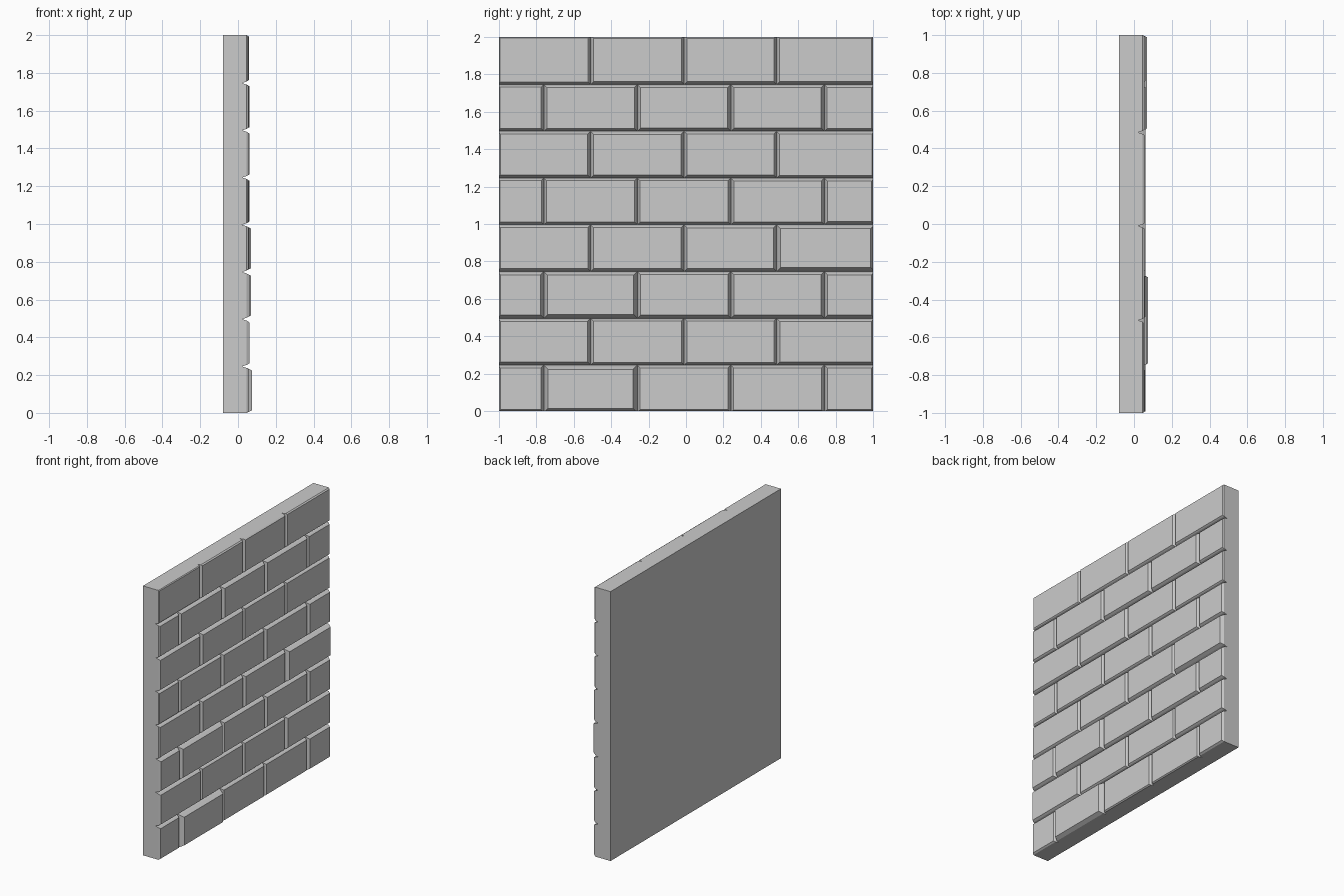
import bpy, bmesh

if "Cube" in bpy.data.objects:
    bpy.data.objects.remove(bpy.data.objects["Cube"])

BACK, GROOVE, LIP = -0.08, 0.022, 0.046   # x levels: rear, joint bottom, brick edge

# brick face depth per course, bottom to top, left to right (seen from +x)
DEPTHS = [
    [.058, .075, .056, .055, .060],
    [.060, .055, .054, .060],
    [.062, .068, .060, .061, .062],
    [.056, .057, .060, .070],
    [.052, .054, .055, .058, .060],
    [.058, .060, .056, .054],
    [.055, .058, .062, .062, .056],
    [.052, .056, .057, .056],
]


def loft(name, rings):
    """Closed solid through rectangles (x, y0, y1, z0, z1)."""
    bm = bmesh.new()
    loops = [[bm.verts.new((x, y, z)) for y, z in
              ((y0, z0), (y1, z0), (y1, z1), (y0, z1))]
             for x, y0, y1, z0, z1 in rings]
    bm.faces.new(loops[0][::-1])
    bm.faces.new(loops[-1])
    for a, b in zip(loops, loops[1:]):
        for i in range(4):
            j = (i + 1) % 4
            bm.faces.new((a[i], a[j], b[j], b[i]))
    bmesh.ops.recalc_face_normals(bm, faces=bm.faces)
    me = bpy.data.meshes.new(name)
    bm.to_mesh(me)
    bm.free()
    ob = bpy.data.objects.new(name, me)
    bpy.context.collection.objects.link(ob)


# backing slab
loft("wall_slab", [(BACK, -1, 1, 0, 2), (GROOVE, -1, 1, 0, 2)])

# bricks in running bond; only sides facing a joint slope down into a groove
for row, depths in enumerate(DEPTHS):
    zs = (0 if row == 0 else row * .25 - .004, 2 if row == 7 else row * .25 + .246)
    inner = [-.76, -.26, .24, .74] if row % 2 == 0 else [-.51, -.01, .485]
    ys = [-1] + inner + [1]
    for i, depth in enumerate(depths):
        base = (ys[i], ys[i + 1], zs[0], zs[1])
        signs = (1, -1, 1, -1)
        limits = (-1, 1, 0, 2)
        lip = [b if b == e else b + s * .008 for b, s, e in zip(base, signs, limits)]
        inset = .003 + (depth - LIP) * .4
        face = [v + s * inset for v, s in zip(lip, signs)]
        loft(f"brick_{row}_{i}", [(GROOVE, *base), (LIP, *lip), (depth, *face)])
